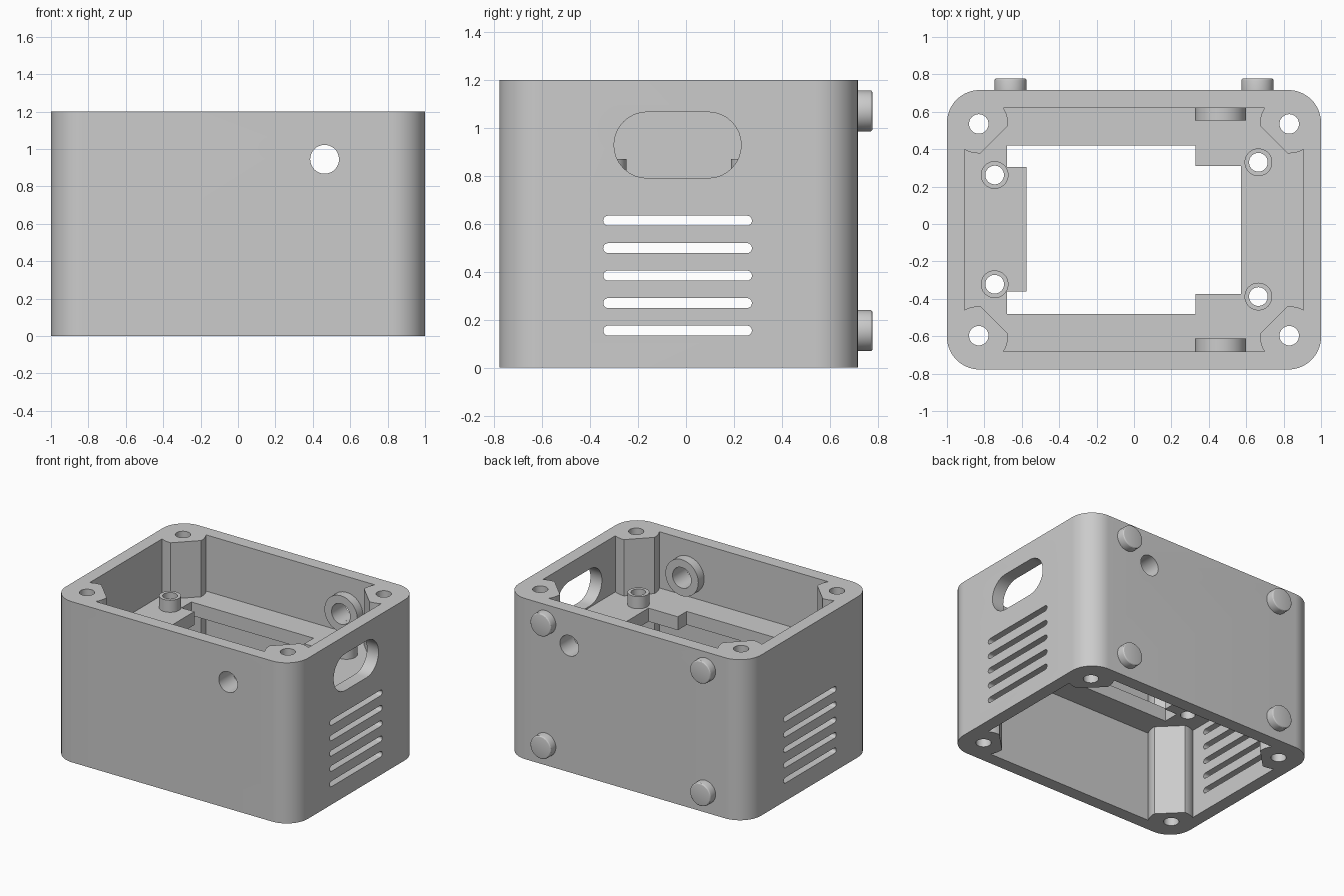
import bpy, bmesh, math

cube = bpy.data.objects.get("Cube")
if cube:
    bpy.data.objects.remove(cube, do_unlink=True)

grey = bpy.data.materials.new("matte grey")
grey.use_nodes = True
COLOUR = (0.6, 0.6, 0.6, 1)
grey.diffuse_color = COLOUR
grey.node_tree.nodes["Principled BSDF"].inputs["Base Color"].default_value = COLOUR

MID_Y = -0.031           # case centre in y
HALF_Y = 0.747           # case half depth
HEIGHT = 1.2
SCREW_X, SCREW_Y = 0.83, 0.566   # corner screw, measured from the case centre
SHELF_LOW, SHELF_TOP = 0.68, 0.78
AXES = {"x": lambda u, v, w: (w, u, v),
        "y": lambda u, v, w: (u, w, v),
        "z": lambda u, v, w: (u, v, w)}


def arc(cx, cy, r, a, b, n):
    """Points on an arc from angle a to b in degrees."""
    steps = [math.radians(a + (b - a) * i / n) for i in range(n + 1)]
    return [(cx + r * math.cos(t), cy + r * math.sin(t)) for t in steps]


def circle(cx, cy, r, n=48):
    return arc(cx, cy, r, 0, 360, n)[:-1]


def slot(cy, cz, half_len, r, n=16):
    """Horizontal slot with round ends."""
    d = half_len - r
    return arc(cy + d, cz, r, -90, 90, n) + arc(cy - d, cz, r, 90, 270, n)


def prism(name, outline, low, high, axis="z"):
    """Extrude a flat outline along an axis."""
    bm = bmesh.new()
    face = bm.faces.new([bm.verts.new(AXES[axis](u, v, low)) for u, v in outline])
    grown = bmesh.ops.extrude_face_region(bm, geom=[face])["geom"]
    verts = [g for g in grown if isinstance(g, bmesh.types.BMVert)]
    bmesh.ops.translate(bm, verts=verts, vec=AXES[axis](0, 0, high - low))
    bmesh.ops.recalc_face_normals(bm, faces=bm.faces)
    mesh = bpy.data.meshes.new(name)
    bm.to_mesh(mesh)
    bm.free()
    mesh.materials.append(grey)
    obj = bpy.data.objects.new(name, mesh)
    bpy.context.scene.collection.objects.link(obj)
    return obj


def activate(obj):
    bpy.ops.object.select_all(action="DESELECT")
    obj.select_set(True)
    bpy.context.view_layer.objects.active = obj


def cut(obj, outline, low, high, axis="z"):
    """Cut an extruded outline out of an object."""
    cutter = prism("cutter", outline, low, high, axis)
    cutter.hide_render = True
    mod = obj.modifiers.new("cut", "BOOLEAN")
    mod.operation, mod.solver, mod.object = "DIFFERENCE", "EXACT", cutter
    activate(obj)
    bpy.ops.object.modifier_apply(modifier=mod.name)
    bpy.data.objects.remove(cutter, do_unlink=True)


def smooth(obj):
    activate(obj)
    bpy.ops.object.shade_smooth_by_angle(angle=math.radians(25))


def four_corners(points_for_corner):
    """Mirror one corner's points into a closed counter-clockwise outline."""
    outline = []
    for sx, sy in ((1, 1), (-1, 1), (-1, -1), (1, -1)):
        pts = [(sx * x, MID_Y + sy * y) for x, y in points_for_corner]
        outline += pts if sx * sy > 0 else pts[::-1]
    return outline


# Rounded case body
radius = 0.175
case = prism("case", four_corners(
    arc(1 - radius, HALF_Y - radius, radius, 0, 90, 16)), 0, HEIGHT)

# Cavity outline leaves chamfered round screw posts in the corners
post_r = 0.157
cavity = four_corners(arc(SCREW_X, SCREW_Y, post_r, 298.5, 266.8, 6)
                      + arc(SCREW_X, SCREW_Y, post_r, 183.2, 147.2, 6))
cut(case, cavity, SHELF_TOP, HEIGHT + 0.1)
cut(case, cavity, -0.1, SHELF_LOW)

# Stepped opening in the shelf
opening = [(-0.68, -0.48), (0.33, -0.48), (0.33, -0.375), (0.572, -0.375),
           (0.572, 0.31), (0.33, 0.31), (0.33, 0.42), (-0.68, 0.42),
           (-0.68, 0.305), (-0.575, 0.305), (-0.575, -0.36), (-0.68, -0.36)]
cut(case, opening, SHELF_LOW - 0.05, SHELF_TOP + 0.05)

# Corner screw holes
for sx in (-1, 1):
    for sy in (-1, 1):
        cut(case, circle(sx * SCREW_X, MID_Y + sy * SCREW_Y, 0.052), -0.1, HEIGHT + 0.1)

# Vents through both side walls, port in one
for i in range(5):
    cut(case, slot(-0.035, 0.155 + i * 0.1145, 0.31, 0.021, 8), -1.1, 1.1, "x")
cut(case, slot(-0.035, 0.928, 0.265, 0.1375), 0.8, 1.1, "x")

# Round hole through front and back walls, with inner bosses
HOLE = (0.463, 0.945)
cut(case, circle(*HOLE, 0.077), -1, 1, "y")
for name, low, high in (("front_boss", -0.682, -0.612), ("back_boss", 0.553, 0.62)):
    boss = prism(name, circle(*HOLE, 0.136), low, high, "y")
    cut(boss, circle(*HOLE, 0.077), -1, 1, "y")
    smooth(boss)

# Board standoffs on the shelf
for x, y in ((-0.745, 0.262), (-0.745, -0.322), (0.665, 0.33), (0.665, -0.388)):
    cut(case, circle(x, y, 0.05), SHELF_LOW - 0.05, SHELF_TOP + 0.05)
    standoff = prism("standoff", circle(x, y, 0.074), SHELF_TOP, 0.87)
    cut(standoff, circle(x, y, 0.05), SHELF_TOP - 0.1, 1)
    smooth(standoff)
smooth(case)

# Round feet on the back, with a softened outer rim
for x in (-0.66, 0.66):
    for z in (0.155, 1.07):
        foot = prism("back_foot", circle(x, z, 0.086), HALF_Y + MID_Y, 0.778, "y")
        bm = bmesh.new()
        bm.from_mesh(foot.data)
        rim = [e for e in bm.edges if all(v.co.y > 0.77 for v in e.verts)]
        bmesh.ops.bevel(bm, geom=rim, offset=0.012, segments=3, profile=0.5,
                        affect="EDGES")
        bm.to_mesh(foot.data)
        bm.free()
        smooth(foot)
